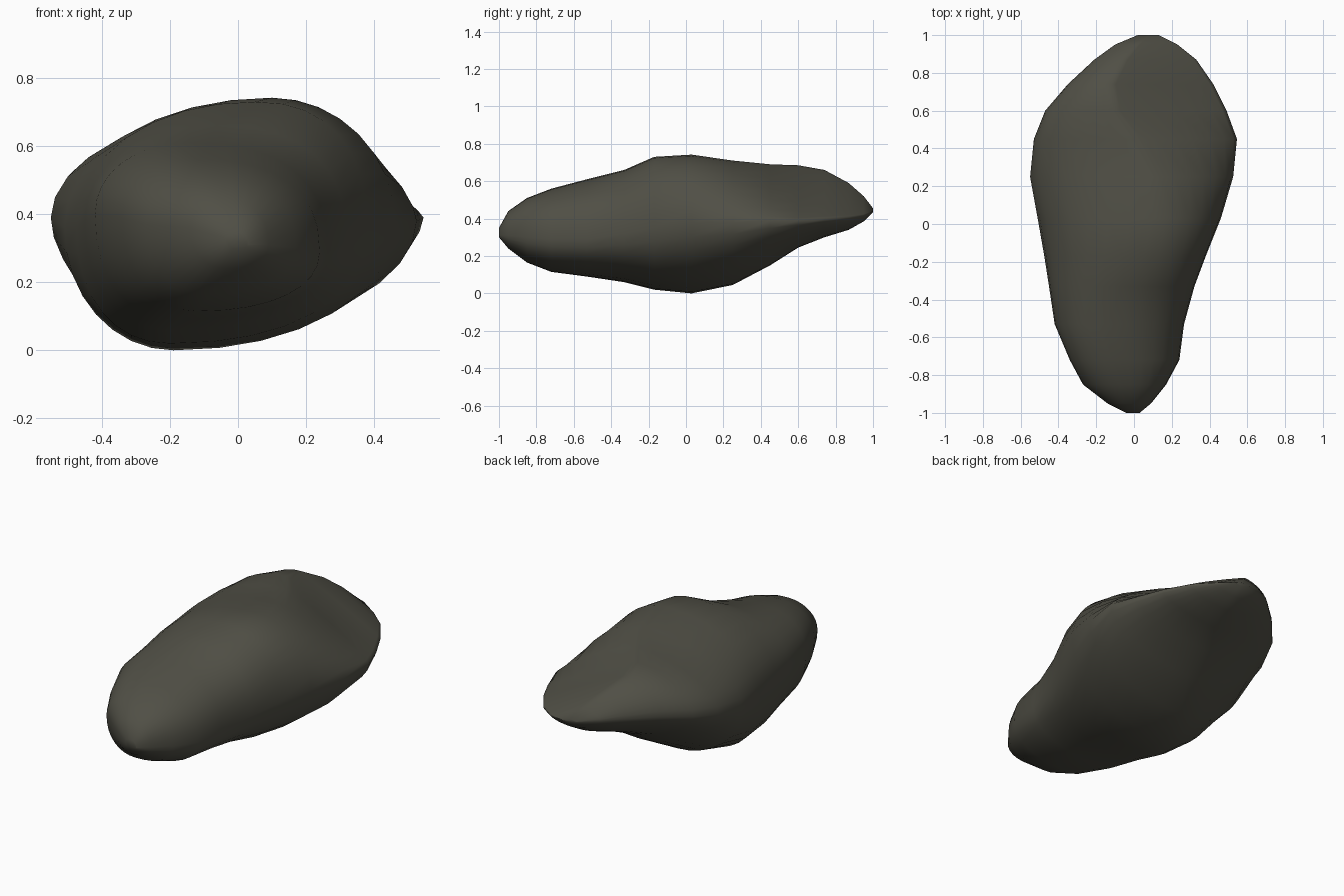
import bpy, bmesh, math

if "Cube" in bpy.data.objects:
    bpy.data.objects.remove(bpy.data.objects["Cube"])

# Cross-sections along the length: y, then (x, z) of left, right, top and bottom extremes
SECTIONS = [
    (-1.00, -.04, .33, .03, .31, -.01, .35, -.01, .30),
    (-.95, -.14, .36, .09, .31, -.05, .44, -.03, .24),
    (-.85, -.27, .37, .17, .30, -.08, .51, -.08, .165),
    (-.72, -.34, .39, .24, .29, -.12, .56, -.12, .115),
    (-.53, -.42, .40, .265, .29, -.14, .61, -.18, .09),
    (-.33, -.45, .38, .32, .32, -.06, .66, -.20, .06),
    (-.17, -.475, .36, .38, .35, .05, .73, -.20, .02),
    (.03, -.51, .36, .46, .38, .10, .742, -.19, .0),
    (.25, -.55, .39, .525, .38, .08, .71, -.12, .045),
    (.45, -.53, .43, .545, .39, .0, .69, .0, .15),
    (.60, -.47, .46, .49, .39, -.10, .685, .0, .245),
    (.74, -.35, .48, .42, .40, -.12, .66, .05, .30),
    (.87, -.21, .48, .33, .41, -.05, .59, .08, .34),
    (.95, -.10, .47, .23, .42, .02, .52, .09, .385),
    (1.00, .02, .45, .13, .44, .08, .455, .08, .435),
]
N = 32
# Roundness of each quarter (right side?, upper half?): at the front, at the back
ROUNDNESS = {(True, True): (2.4, 1.05), (False, True): (2.1, 1.85),
             (True, False): (2.2, 1.8), (False, False): (2.2, 1.6)}


def ring(y, xl, zl, xr, zr, xt, zt, xb, zb):
    """Four blended quarter arcs; the upper right flattens toward the back."""
    back = min(max((y + .2) / .75, 0), 1)
    pts = []
    for i in range(N):
        a = 2 * math.pi * i / N
        c, s = math.cos(a), math.sin(a)
        front_p, back_p = ROUNDNESS[c >= 0, s >= 0]
        p = front_p + (back_p - front_p) * back
        u, v = abs(c) ** (2 / p), abs(s) ** (2 / p)
        sx, sz = (xr, zr) if c >= 0 else (xl, zl)
        tx, tz = (xt, zt) if s >= 0 else (xb, zb)
        pts.append((tx + (sx - tx) * u, y, sz + (tz - sz) * v))
    return pts


# Boulder body: skin the sections together and cap both ends
bm = bmesh.new()
rings = [[bm.verts.new(p) for p in ring(*s)] for s in SECTIONS]
for a, b in zip(rings, rings[1:]):
    for i in range(N):
        j = (i + 1) % N
        bm.faces.new((a[i], a[j], b[j], b[i]))
bm.faces.new(rings[0][::-1])
bm.faces.new(rings[-1])
bmesh.ops.recalc_face_normals(bm, faces=bm.faces)
for f in bm.faces:
    f.smooth = True
mesh = bpy.data.meshes.new("boulder")
bm.to_mesh(mesh)
bm.free()
boulder = bpy.data.objects.new("boulder", mesh)
bpy.context.collection.objects.link(boulder)

# Single dark olive grey stone colour
stone = bpy.data.materials.new("dark olive stone")
stone.diffuse_color = (.080, .078, .060, 1)
stone.use_nodes = True
stone.node_tree.nodes["Principled BSDF"].inputs["Base Color"].default_value = stone.diffuse_color
mesh.materials.append(stone)
